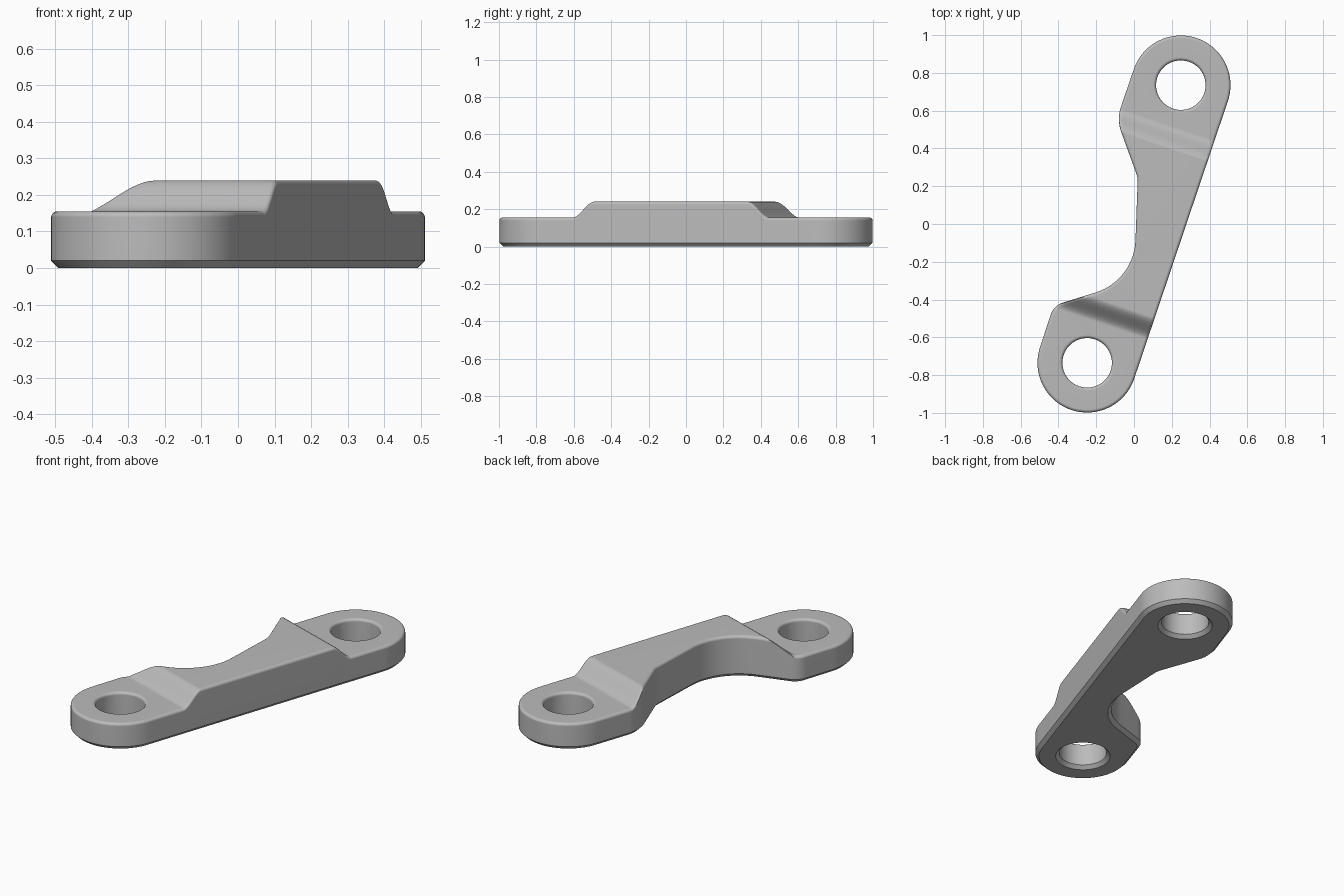
import bpy, bmesh, math
from mathutils import Vector

if "Cube" in bpy.data.objects:
    bpy.data.objects.remove(bpy.data.objects["Cube"])

EYE = Vector((0.248, 0.735))            # hole centre, mirrored through the origin
AXIS = EYE.normalized()                 # long direction of the link
TILT = math.atan2(AXIS.y, AXIS.x) - math.pi / 2
R_END, R_HOLE = 0.263, 0.131
LOW, HIGH = 0.155, 0.24                 # thickness at the eyes and along the web
RAMP_IN, RAMP_OUT = 0.435, 0.555
FLAT = 0.5                              # temporary level of the top before shaping


def arc(centre, radius, start, sweep, steps):
    return [centre + radius * Vector((math.cos(start + sweep * i / steps),
                                      math.sin(start + sweep * i / steps)))
            for i in range(steps + 1)]


def fillet(prev, corner, nxt, radius, steps=14):
    """Round one polygon corner with a tangent arc."""
    a, b = (prev - corner).normalized(), (nxt - corner).normalized()
    half = a.angle(b) / 2
    centre = corner + (a + b).normalized() * radius / math.sin(half)
    p = corner + a * radius / math.tan(half) - centre
    q = corner + b * radius / math.tan(half) - centre
    sweep = math.atan2(p.x * q.y - p.y * q.x, p.dot(q))
    return arc(centre, radius, math.atan2(p.y, p.x), sweep, steps)


def inset(loop, d):
    """Shift a closed loop to its left by d."""
    out = []
    for i, p in enumerate(loop):
        e1 = (p - loop[i - 1]).normalized()
        e2 = (loop[(i + 1) % len(loop)] - p).normalized()
        n1, n2 = Vector((-e1.y, e1.x)), Vector((-e2.y, e2.x))
        out.append(p + (n1 + n2) * d / (1 + n1.dot(n2)))
    return out


def thickness(u):
    t = min(max((RAMP_OUT - abs(u)) / (RAMP_OUT - RAMP_IN), 0), 1)
    return LOW + (HIGH - LOW) * t * t * (3 - 2 * t)


# Outline: two round ends joined by a straight side and a scooped side
upper = arc(EYE, R_END, TILT, math.pi, 48)
lower = arc(-EYE, R_END, TILT + math.pi, math.pi, 48)
corners = [((-0.092, 0.554), 0.2), ((0.02, 0.245), 0.12),
           ((0.0, -0.3), 0.3), ((-0.425, -0.431), 0.1)]
path = [upper[-1]] + [Vector(c) for c, r in corners] + [lower[0]]
outline = list(upper)
for i, (c, r) in enumerate(corners):
    outline += fillet(path[i], path[i + 1], path[i + 2], r)
outline += lower

# Edge section: bottom chamfer, wall, rounded top edge
ROUND = 0.016
section = [(0.02, 0), (0, 0.02)]
for i in range(5):
    a = math.pi / 2 * i / 4
    section.append((ROUND * (1 - math.cos(a)), FLAT - ROUND * (1 - math.sin(a))))

bm = bmesh.new()
caps = {0: [], len(section) - 1: []}


def wall(loop_at):
    rings = [[bm.verts.new((p.x, p.y, z)) for p in loop_at(d)] for d, z in section]
    n = len(rings[0])
    for lo, hi in zip(rings, rings[1:]):
        for i in range(n):
            j = (i + 1) % n
            bm.faces.new((lo[i], lo[j], hi[j], hi[i]))
    for k in caps:
        caps[k] += [bm.edges.get((rings[k][i], rings[k][(i + 1) % n])) for i in range(n)]


wall(lambda d: inset(outline, d))
for centre in (EYE, -EYE):
    wall(lambda d: arc(centre, R_HOLE + d, 0, math.tau, 64)[:-1])
for k, edges in caps.items():
    bmesh.ops.triangle_fill(bm, use_beauty=True, use_dissolve=False, edges=edges,
                            normal=(0, 0, 1 if k else -1))

# Cut across the ramps, then lower the top to its thickness
STEPS = 12
for side in (-1, 1):
    for i in range(STEPS + 1):
        u = side * (RAMP_IN + (RAMP_OUT - RAMP_IN) * i / STEPS)
        bmesh.ops.bisect_plane(bm, geom=bm.verts[:] + bm.edges[:] + bm.faces[:], dist=1e-5,
                               plane_co=(AXIS * u).to_3d(), plane_no=AXIS.to_3d())
for v in bm.verts:
    if v.co.z > FLAT / 2:
        v.co.z += thickness(v.co.xy.dot(AXIS)) - FLAT
bmesh.ops.recalc_face_normals(bm, faces=bm.faces[:])

mesh = bpy.data.meshes.new("link_arm")
bm.to_mesh(mesh)
bm.free()
link = bpy.data.objects.new("link_arm", mesh)
bpy.context.collection.objects.link(link)

# Plain grey metal
COLOUR = (0.5, 0.5, 0.5, 1)
metal = bpy.data.materials.new("grey_metal")
metal.use_nodes = True
metal.diffuse_color = COLOUR
metal.node_tree.nodes["Principled BSDF"].inputs["Base Color"].default_value = COLOUR
mesh.materials.append(metal)

# Smooth shading with crisp chamfers
bpy.context.view_layer.objects.active = link
link.select_set(True)
bpy.ops.object.shade_smooth_by_angle(angle=math.radians(30))
weighted = link.modifiers.new("weighted_normals", "WEIGHTED_NORMAL")
weighted.keep_sharp = True
